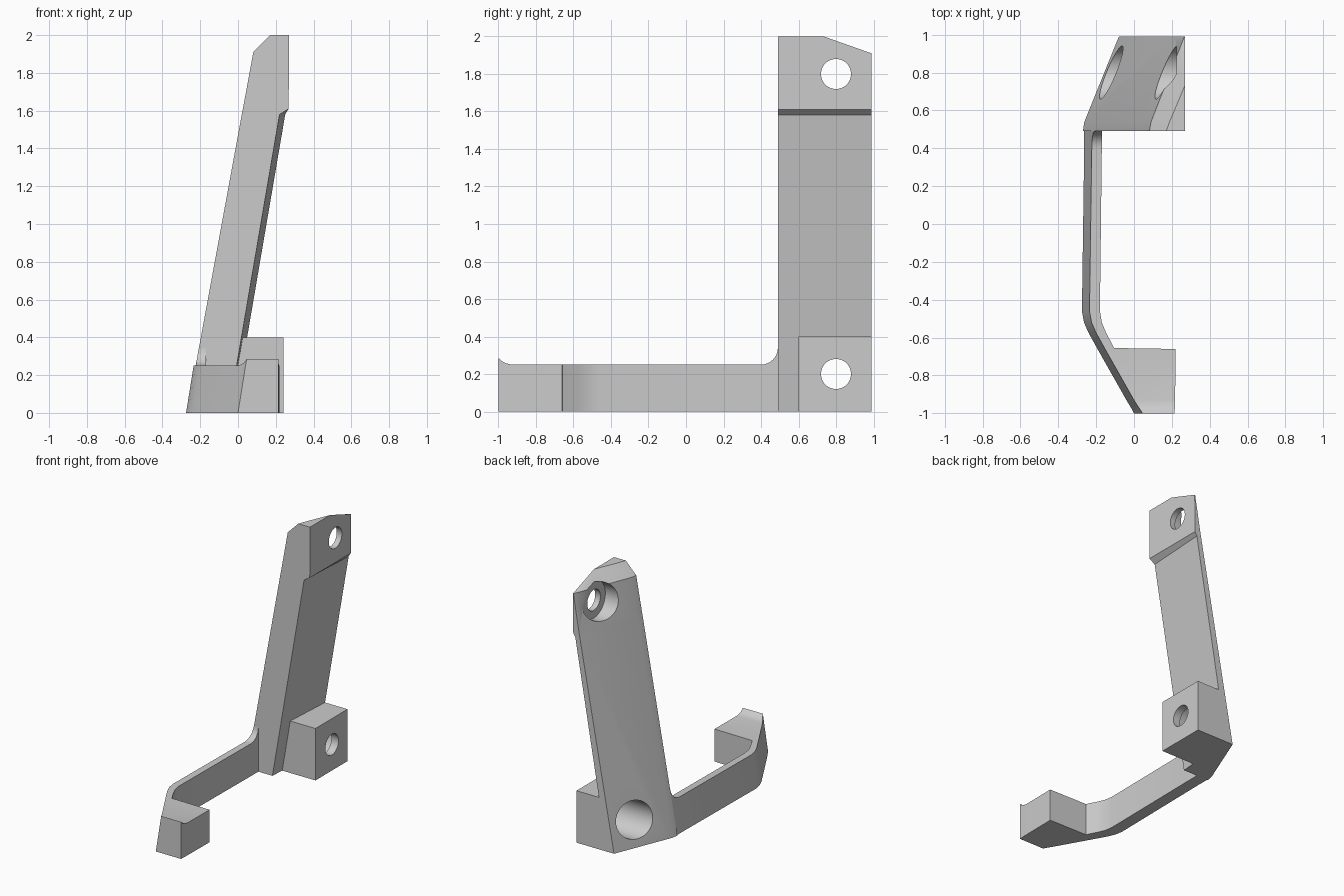
import bpy
import bmesh
import math
from mathutils import Matrix

cube = bpy.data.objects.get("Cube")
if cube:
    bpy.data.objects.remove(cube, do_unlink=True)

grey = bpy.data.materials.new("plain_grey")
grey.use_nodes = True
colour = (0.6, 0.6, 0.6, 1)
grey.diffuse_color = colour
grey.node_tree.nodes["Principled BSDF"].inputs["Base Color"].default_value = colour


def finish(name, bm):
    bmesh.ops.recalc_face_normals(bm, faces=bm.faces)
    mesh = bpy.data.meshes.new(name)
    bm.to_mesh(mesh)
    bm.free()
    mesh.materials.append(grey)
    obj = bpy.data.objects.new(name, mesh)
    bpy.context.collection.objects.link(obj)
    return obj


def loft(name, rings):
    """Skin a list of equal-length point rings and cap both ends."""
    bm = bmesh.new()
    loops = [[bm.verts.new(p) for p in ring] for ring in rings]
    n = len(loops[0])
    for a, b in zip(loops, loops[1:]):
        for i in range(n):
            j = (i + 1) % n
            bm.faces.new((a[i], a[j], b[j], b[i]))
    bm.faces.new(loops[0])
    bm.faces.new(loops[-1])
    return finish(name, bm)


def combine(target, other, operation):
    """Apply a boolean and keep the tool object out of sight."""
    mod = target.modifiers.new(operation.lower(), "BOOLEAN")
    mod.operation = operation
    mod.solver = "EXACT"
    mod.object = other
    bpy.context.view_layer.objects.active = target
    bpy.ops.object.modifier_apply(modifier=mod.name)
    bpy.data.objects.remove(other, do_unlink=True)


def drill(target, z, radius, x0, x1):
    bm = bmesh.new()
    bmesh.ops.create_cone(bm, cap_ends=True, segments=48, radius1=radius,
                          radius2=radius, depth=x1 - x0,
                          matrix=Matrix.Translation(((x0 + x1) / 2, 0.8, z))
                          @ Matrix.Rotation(math.pi / 2, 4, "Y"))
    cutter = finish("hole_cutter", bm)
    cutter.hide_render = True
    combine(target, cutter, "DIFFERENCE")


# Leaning post with its head: outer front, outer corner, outer back, inner back, inner front
post_ys = (0.49, 0.54, 0.99, 0.99, 0.49)
post_sections = [
    (0, (-0.27, -0.262, -0.08, -0.02, -0.05)),
    (1.58, (0.02, 0.028, 0.21, 0.25, 0.22)),
    (1.61, (0.026, 0.034, 0.216, 0.268, 0.268)),
    (1.91, (0.081, 0.09, 0.266, 0.27, 0.27)),
]
rings = [[(x, y, z) for x, y in zip(xs, post_ys)] for z, xs in post_sections]
rings.append([(0.17, 0.49, 2), (0.188, 0.54, 2), (0.266, 0.725, 2),
              (0.27, 0.735, 2), (0.27, 0.49, 2)])
post = loft("leaning_post", rings)

# Lower mounting block, joined to the post
block = loft("mounting_block", [
    [(left, 0.6, z), (0.24, 0.6, z), (0.24, 0.99, z), (left, 0.99, z)]
    for left, z in ((-0.06, 0), (0.01, 0.4))])
combine(post, block, "UNION")

# Counterbored screw holes
for z, floor in ((0.2, 0.18), (1.8, 0.225)):
    drill(post, z, 0.08, -1, 1)
    drill(post, z, 0.14, -1, floor)

# Horizontal bar and foot: outer x, outer y, inner x, inner y, top height
stations = []
radius = 0.09
for i in range(9):
    a = math.pi / 2 * (1 - i / 8)
    y = 0.4 + radius * math.sin(a)
    stations.append((-0.263, y, -0.17, y, 0.34 - radius * math.cos(a)))
stations += [
    (-0.275, -0.46, -0.18, -0.46, 0.25),
    (-0.264, -0.52, -0.17, -0.52, 0.25),
    (-0.24, -0.575, -0.147, -0.575, 0.25),
    (-0.212, -0.625, -0.105, -0.655, 0.25),
    (-0.19, -0.665, 0.22, -0.66, 0.25),
    (-0.04, -0.93, 0.217, -0.93, 0.25),
    (-0.022, -0.96, 0.216, -0.96, 0.257),
    (-0.01, -0.98, 0.215, -0.98, 0.267),
    (0, -1, 0.215, -1, 0.285),
]
lean = 0.16
bar = loft("bar_and_foot", [
    [(xo, yo, 0), (xi, yi, 0), (xi, yi, h), (xo + lean * h, yo, h)]
    for xo, yo, xi, yi, h in stations])

for obj in (post, bar):
    bpy.ops.object.select_all(action="DESELECT")
    obj.select_set(True)
    bpy.context.view_layer.objects.active = obj
    bpy.ops.object.shade_smooth_by_angle(angle=math.radians(25))
